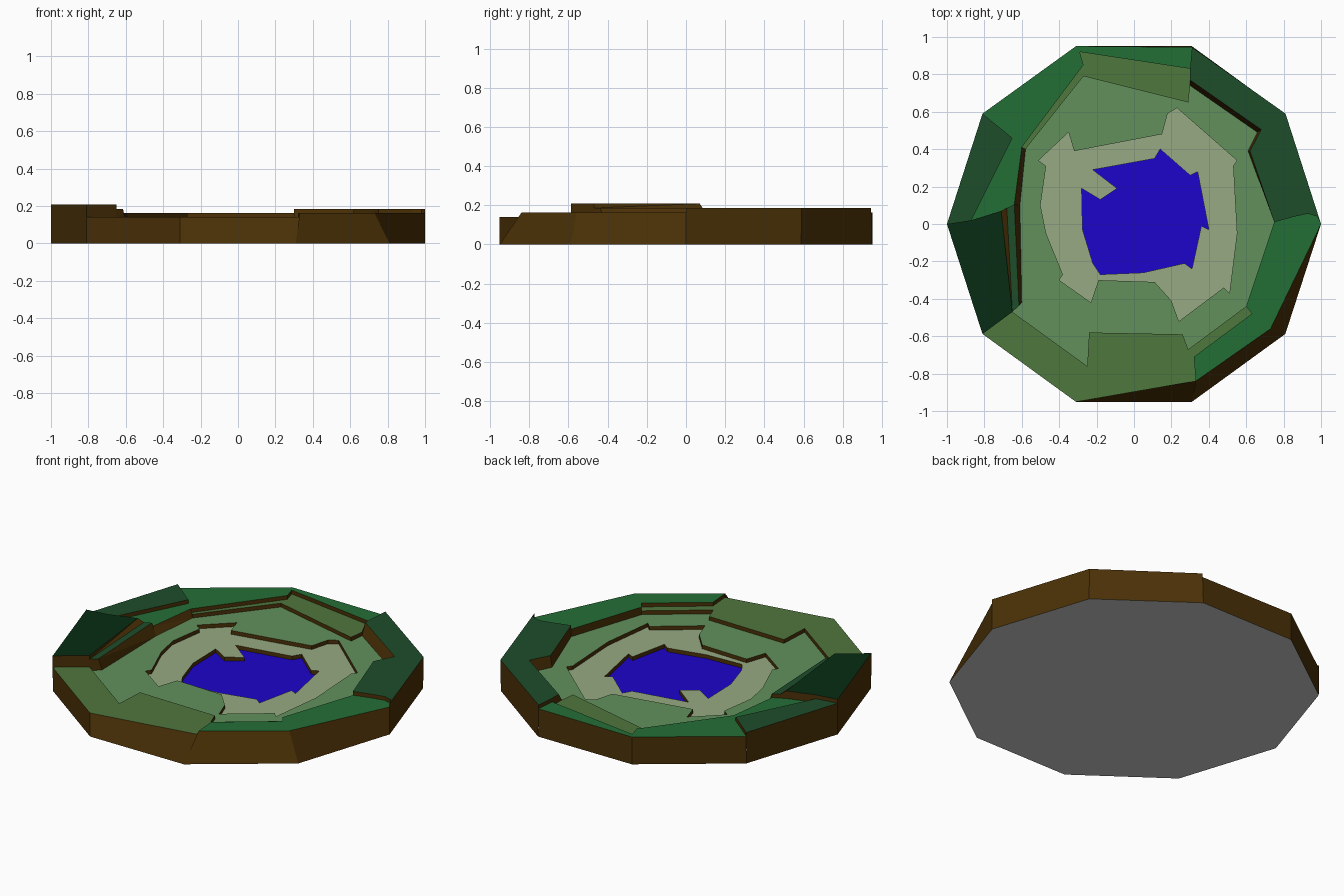
import bpy, math
from mathutils import Vector
from mathutils.geometry import tessellate_polygon

if "Cube" in bpy.data.objects:
    bpy.data.objects.remove(bpy.data.objects["Cube"])

# Terrace levels
STEP = 0.0227
Z = {n: 0.072 + STEP * i for i, n in enumerate(
    ["water", "sand", "light", "moss", "medium", "dark", "darkest"])}

# Rim corners of the ten-sided disk
E, NE, N1, N2, NW = (1, 0), (.81, .59), (.31, .945), (-.31, .951), (-.81, .59)
W, SW, S1, S2, SE = (-1, 0), (-.81, -.588), (-.31, -.951), (.33, -.84), (.73, -.56)
BASE = [(math.cos(i * math.pi / 5), math.sin(i * math.pi / 5)) for i in range(10)]

# Junctions where several terraces meet
a, a2 = (-.58, .40), (-.60, .41)
c, c2, m = (.30, .74), (.30, .77), (.30, .83)
d, e, e2 = (.75, .01), (.60, -.44), (.63, -.48)
g, v, g2 = (-.65, -.47), (-.615, -.437), (-.60, -.42)
h, t2, t, s, p, q = (-.61, .10), (-.64, .105), (-.68, .085), (-.71, .07), (-.87, .02), (-.65, .46)

# Shared terrace edges
water = [(-.28, .19), (-.18, .13), (-.09, .19), (-.22, .29), (.11, .35), (.14, .40),
         (.30, .26), (.34, .28), (.40, -.03), (.36, -.01), (.31, -.24), (.27, -.21),
         (.05, -.26), (-.18, -.27), (-.22, -.21), (-.275, -.03)]
sand = [(-.51, .34), (-.35, .49), (-.32, .39), (.15, .48), (.18, .59), (.23, .62),
        (.55, .34), (.53, .31), (.55, -.05), (.51, -.37), (.48, -.34), (.24, -.52),
        (.20, -.41), (.11, -.31), (-.19, -.30), (-.23, -.42), (-.40, -.30),
        (-.38, -.27), (-.47, -.05), (-.50, .10), (-.47, .31)]
light_moss = [a, (-.27, .79), (.29, .65), c]
low_east = [c, (.66, .49), (.61, .39), d]
top_east = [c2, (.68, .505), (.62, .39), d]
light_south = [e, (.29, -.67), (.26, -.59), (-.24, -.58), (-.25, -.76), g]
moss_north = [a2, (-.27, .85), (-.29, .92), m]
moss_south = [S2, (.32, -.71), e2, e]
east_curve = [d, (.86, .04), (.93, .055), (.98, .04), E]

# Flat terraces: name, outline, optional hole
terraces = [
    ("water", water, None),
    ("sand", sand, water),
    ("light", light_moss + low_east[1:] + light_south + [v, g2, h], sand),
    ("moss", light_south + [SW, S1] + moss_south[:-1], None),
    ("moss", light_moss + [c2] + moss_north[::-1], None),
    ("medium", [t2] + moss_north + [N1, N2, NW, q, p, s, t], None),
    ("medium", east_curve + [SE] + moss_south, None),
    ("dark", [W, NW, q, p], None),
    ("dark", [t, t2, v, g], None),
    ("dark", [N1, m] + top_east + east_curve[1:] + [NE], None),
    ("darkest", [W, p, s, g, SW], None),
]


def at(points, level):
    return [Vector((x, y, Z[level])) for x, y in points]


# Sloping soil banks
banks = [
    at(top_east, "dark") + at(low_east[-2::-1], "light"),
    at([h, a], "light") + at([a2, t2], "medium"),
    at([t2], "dark") + at([h, g2], "light") + at([v], "dark"),
    at([s], "darkest") + at([t, g], "dark"),
]


def ccw(loop):
    area = sum(u.x * w.y - w.x * u.y for u, w in zip(loop, loop[1:] + loop[:1]))
    return loop if area > 0 else loop[::-1]


def key(u):
    return (round(u.x, 4), round(u.y, 4))


surfaces = {}     # name -> triangles or polygons
edge_map = {}     # directed outline edges with their heights


def add_surface(name, outline, hole=None):
    loops = [ccw(outline)]
    if hole:
        loops.append(ccw(hole)[::-1])
    for loop in loops:
        for u, w in zip(loop, loop[1:] + loop[:1]):
            edge_map[key(u), key(w)] = (u, w)
    pts = [u for loop in loops for u in loop]
    flat = [[Vector((u.x, u.y, 0)) for u in loop] for loop in loops]
    for tri in tessellate_polygon(flat):
        surfaces.setdefault(name, []).append(ccw([pts[i] for i in tri]))


for name, outline, hole in terraces:
    add_surface(name, at(outline, name), at(hole, name) if hole else None)
for bank in banks:
    add_surface("soil", bank)


def to_base(u):
    x, y = min(BASE, key=lambda b: (b[0] - u.x) ** 2 + (b[1] - u.y) ** 2)
    return Vector((x, y, 0))


# Soil walls between terraces and around the rim
for (ku, kw), (u, w) in edge_map.items():
    other = edge_map.get((kw, ku))
    if other:
        lw, lu = other
        rise = u.z + w.z - lu.z - lw.z
        if rise < -1e-6 or (abs(rise) <= 1e-6 and ku < kw):
            continue
    else:
        lu, lw = to_base(u), to_base(w)
        if (lu - lw).length < 1e-4:
            continue
    quad = []
    for pt in (lu, lw, w, u):
        if all((pt - o).length > 1e-5 for o in quad):
            quad.append(pt)
    if len(quad) > 2:
        surfaces["soil"].append(quad)

# Underside
surfaces["underside"] = [[Vector((x, y, 0)) for x, y in reversed(BASE)]]

COLOURS = {
    "water": (35, 12, 200), "sand": (150, 168, 130), "light": (98, 143, 92),
    "moss": (80, 118, 64), "medium": (40, 110, 56), "dark": (36, 78, 46),
    "darkest": (16, 48, 26), "soil": (76, 52, 15),
}
LABELS = {"water": "pond", "sand": "shore", "light": "lower_meadow", "moss": "mossy_terrace",
          "medium": "green_terrace", "dark": "upper_terrace", "darkest": "summit",
          "soil": "soil_walls", "underside": "underside"}

# Objects and colours
for name, polys in surfaces.items():
    verts, faces = [], []
    index = {}
    for poly in polys:
        face = []
        for u in poly:
            k = tuple(round(x, 5) for x in u)
            if k not in index:
                index[k] = len(verts)
                verts.append(k)
            face.append(index[k])
        if len(set(face)) > 2:
            faces.append(face)
    mesh = bpy.data.meshes.new(LABELS[name])
    mesh.from_pydata(verts, [], faces)
    mesh.update()
    obj = bpy.data.objects.new(LABELS[name], mesh)
    bpy.context.collection.objects.link(obj)
    if name in COLOURS:
        mat = bpy.data.materials.new(LABELS[name])
        mat.diffuse_color = [(x / 255) ** 2.2 for x in COLOURS[name]] + [1]
        mat.use_nodes = True
        mat.node_tree.nodes["Principled BSDF"].inputs["Base Color"].default_value = mat.diffuse_color
        mesh.materials.append(mat)
